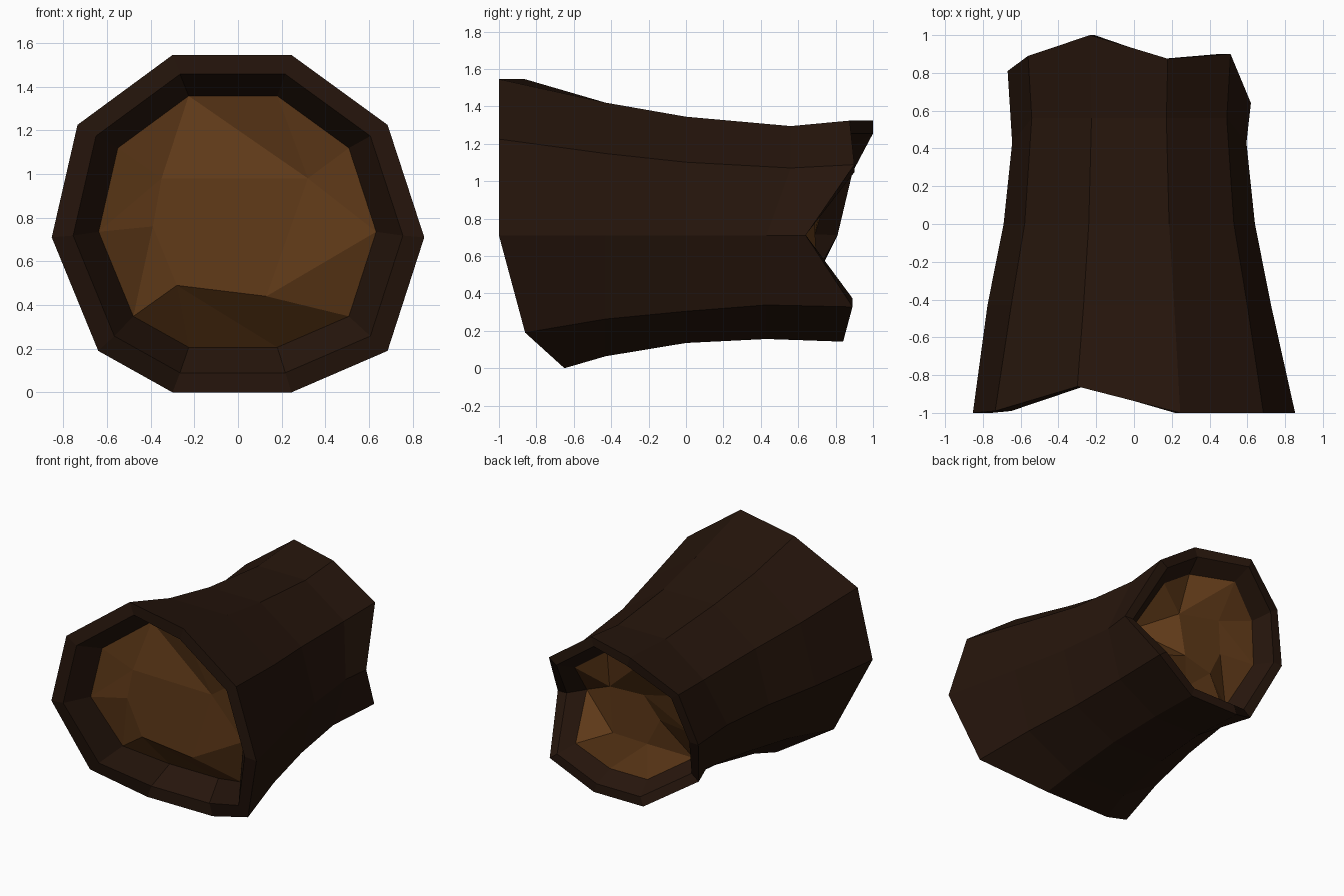
import bpy
from mathutils import Vector

if "Cube" in bpy.data.objects:
    bpy.data.objects.remove(bpy.data.objects["Cube"])

N = 10


def material(name, rgb):
    m = bpy.data.materials.new(name)
    m.diffuse_color = (*rgb, 1)
    m.use_nodes = True
    m.node_tree.nodes["Principled BSDF"].inputs["Base Color"].default_value = m.diffuse_color
    return m


def add_mesh(name, verts, faces, mat):
    me = bpy.data.meshes.new(name)
    me.from_pydata([tuple(v) for v in verts], [], faces)
    me.materials.append(mat)
    ob = bpy.data.objects.new(name, me)
    bpy.context.collection.objects.link(ob)
    return ob


def inset(ring, s, cx, cz, dy):
    """Shrink a ring about (cx, cz) and push it along y."""
    return [Vector((cx + (p.x - cx) * s, p.y + dy, cz + (p.z - cz) * s)) for p in ring]


def scaled(sx, up, low, bottom, ys):
    """Ring of the trunk, scaled from the front outline about its core line."""
    out = []
    for p, y in zip(front, ys):
        dz = p.z - 0.71
        sz = up if dz > 0 else low if p.z > 0.1 else bottom
        shift = 0.025 if abs(p.x) < 0.8 else 0
        out.append(Vector((-0.025 + (p.x + shift) * sx, y, 0.71 + dz * sz)))
    return out


def wood_cap(name, ring, core, near, mat, flip):
    """Lumpy end grain: outer ring joined to a few core points."""
    faces = [tuple(range(N, N + len(core)))]
    for i in range(N):
        j = (i + 1) % N
        a, b = N + near[i], N + near[j]
        faces.append((i, j, a) if a == b else (i, j, b))
        if a != b:
            faces.append((i, b, a))
    if flip:
        faces = [f[::-1] for f in faces]
    add_mesh(name, ring + [Vector(c) for c in core], faces, mat)


bark = material("bark", (0.019, 0.0075, 0.0035))
wood = material("wood", (0.125, 0.045, 0.010))

# Front outline, clockwise from the top left, with its ragged depth
front = [Vector(p) for p in [
    (-0.30, -0.86, 1.545), (0.245, -1.0, 1.545), (0.685, -1.0, 1.225), (0.853, -1.0, 0.71),
    (0.685, -0.86, 0.19), (0.245, -0.65, 0), (-0.30, -0.65, 0), (-0.64, -0.845, 0.19),
    (-0.853, -1.0, 0.71), (-0.735, -0.99, 1.225)]]

# Trunk rings, narrowing toward the back
neck_y = [0.56, 0.56, 0.56, 0.43, 0.43, 0.43, 0.43, 0.43, 0.43, 0.56]
back_y = [1.0, 0.875, 0.90, 0.64, 0.89, 0.84, 0.84, 0.62, 0.81, 0.89]
body = [front,
        scaled(0.88, 0.85, 0.86, 0.91, [-0.43] * N),
        scaled(0.78, 0.76, 0.78, 0.81, [0] * N),
        scaled(0.727, 0.70, 0.715, 0.78, neck_y),
        scaled(0.755, 0.735, 0.735, 0.80, back_y)]
back = body[-1]
back[7].x = -0.54

# Bark shell: recessed lip, flat rim, trunk, rim, recessed lip
front_rim = inset(front, 0.885, 0, 0.78, 0)
front_lip = inset(front, 0.745, -0.01, 0.81, 0.16)
back_rim = inset(back, 0.885, -0.025, 0.73, 0)
back_lip = inset(back, 0.755, -0.025, 0.73, -0.12)
rings = [front_lip, front_rim] + body + [back_rim, back_lip]
quads = []
for r in range(len(rings) - 1):
    for i in range(N):
        j = (i + 1) % N
        quads.append((r * N + i, r * N + j, (r + 1) * N + j, (r + 1) * N + i))
add_mesh("bark_shell", [p for ring in rings for p in ring], quads, bark)

# End grain
near = [0, 1, 1, 1, 2, 2, 3, 3, 4, 0]
wood_cap("front_wood", front_lip,
         [(-0.35, -0.75, 0.98), (0.32, -0.77, 0.98), (0.13, -0.73, 0.44),
          (-0.28, -0.74, 0.49), (-0.39, -0.76, 0.76)], near, wood, True)
wood_cap("back_wood", back_lip,
         [(-0.16, 0.73, 0.92), (0.16, 0.68, 0.88), (0.12, 0.70, 0.55),
          (-0.14, 0.66, 0.52), (-0.24, 0.65, 0.72)], near, wood, False)
